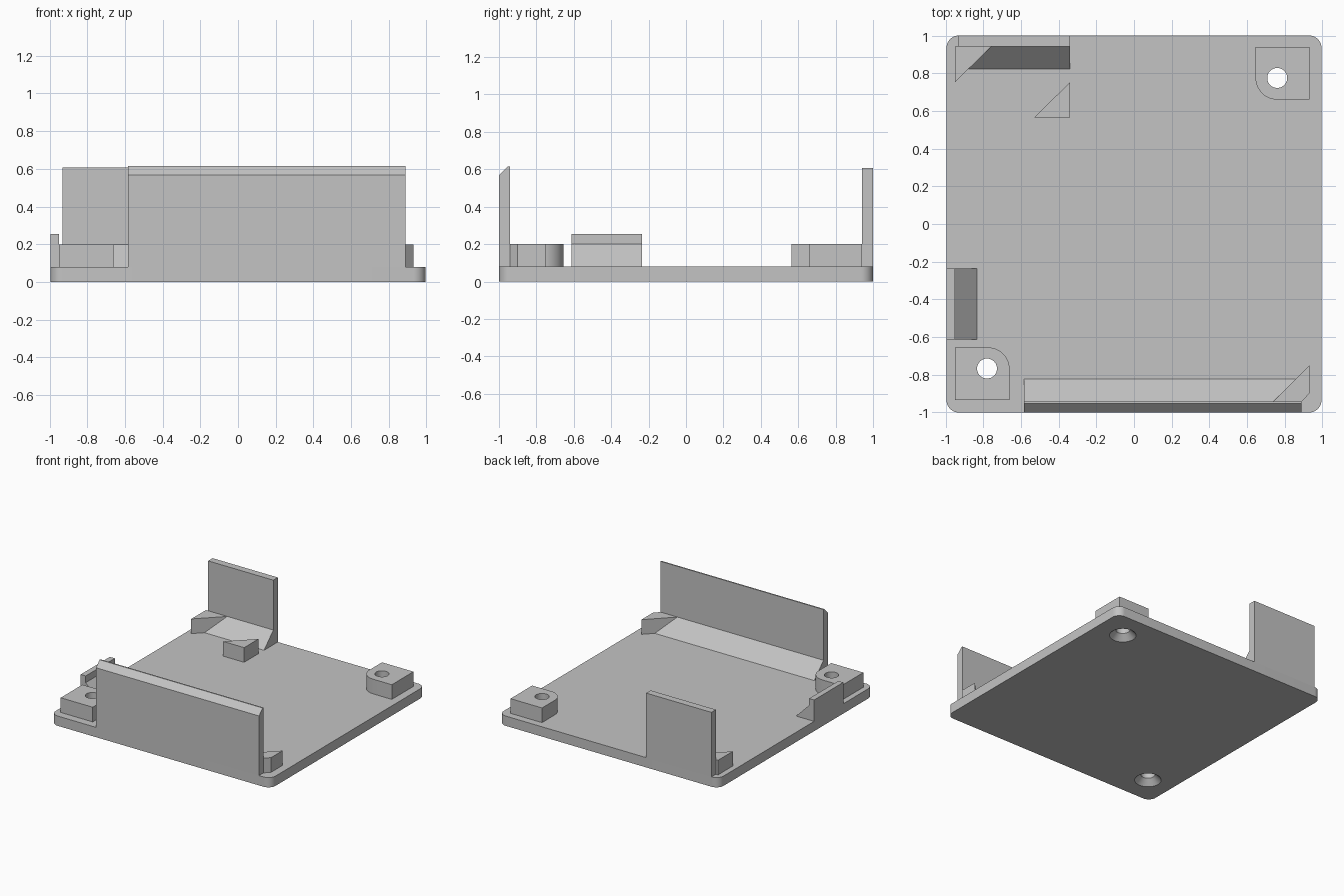
import bpy, bmesh
from math import sin, cos, pi, radians
from mathutils import Vector

cube = bpy.data.objects.get("Cube")
if cube:
    bpy.data.objects.remove(cube, do_unlink=True)

GREY = (0.55, 0.55, 0.55, 1)
grey = bpy.data.materials.new("plain grey")
grey.use_nodes = True
grey.diffuse_color = GREY
grey.node_tree.nodes["Principled BSDF"].inputs["Base Color"].default_value = GREY

DECK, LIP = 0.08, 0.2   # plate top and height of the low blocks


def add_object(name, bm):
    bmesh.ops.recalc_face_normals(bm, faces=bm.faces)
    mesh = bpy.data.meshes.new(name)
    bm.to_mesh(mesh)
    bm.free()
    mesh.materials.append(grey)
    obj = bpy.data.objects.new(name, mesh)
    bpy.context.collection.objects.link(obj)
    return obj


def prism(name, outline, axis, start, end):
    """Extrude a flat outline: (x, y) along z, (y, z) along x or (x, z) along y."""
    place = {"z": lambda a, b, t: (a, b, t),
             "x": lambda a, b, t: (t, a, b),
             "y": lambda a, b, t: (a, t, b)}[axis]
    step = Vector(place(0, 0, end - start))
    bm = bmesh.new()
    face = bm.faces.new([bm.verts.new(place(a, b, start)) for a, b in outline])
    new = bmesh.ops.extrude_face_region(bm, geom=[face])["geom"]
    verts = [v for v in new if isinstance(v, bmesh.types.BMVert)]
    bmesh.ops.translate(bm, verts=verts, vec=step)
    return add_object(name, bm)


def rounded_rect(x0, x1, y0, y1, radii):
    """Rectangle with a radius per corner, counter-clockwise from (x1, y1)."""
    corners = [(x1, y1, -1, -1), (x0, y1, 1, -1), (x0, y0, 1, 1), (x1, y0, -1, 1)]
    points = []
    for k, ((x, y, sx, sy), r) in enumerate(zip(corners, radii)):
        steps = 12 if r else 0
        for i in range(steps + 1):
            a = (k + i / max(steps, 1)) * pi / 2
            points.append((x + sx * r + r * cos(a), y + sy * r + r * sin(a)))
    return points


def cut_screw_hole(obj, x, y):
    """Cut a round bore with a countersink on the underside."""
    n = 40
    bm = bmesh.new()
    rings = []
    for r, z in ((0.11, -0.01), (0.053, 0.047), (0.053, 0.3)):
        rings.append([bm.verts.new((x + r * cos(2 * pi * i / n), y + r * sin(2 * pi * i / n), z))
                      for i in range(n)])
    for low, high in zip(rings, rings[1:]):
        for i in range(n):
            j = (i + 1) % n
            bm.faces.new((low[i], low[j], high[j], high[i]))
    bm.faces.new(rings[0])
    bm.faces.new(rings[-1])
    cutter = add_object("hole_cutter", bm)
    cutter.hide_render = True
    mod = obj.modifiers.new("screw hole", "BOOLEAN")
    mod.operation, mod.solver, mod.object = "DIFFERENCE", "EXACT", cutter
    deps = bpy.context.evaluated_depsgraph_get()
    result = bpy.data.meshes.new_from_object(obj.evaluated_get(deps))
    obj.modifiers.clear()
    obj.data = result
    bpy.data.objects.remove(cutter, do_unlink=True)


def smooth(obj):
    bpy.ops.object.select_all(action="DESELECT")
    obj.select_set(True)
    bpy.context.view_layer.objects.active = obj
    bpy.ops.object.shade_smooth_by_angle(angle=radians(30))


# Base plate and the two screw bosses
plate = prism("base_plate", rounded_rect(-0.995, 0.995, -1, 1, [0.065] * 4), "z", 0, DECK)
front_boss = prism("front_screw_boss",
                   rounded_rect(-0.95, -0.66, -0.935, -0.655, [0.115, 0, 0, 0]), "z", DECK, LIP)
back_boss = prism("back_screw_boss",
                  rounded_rect(0.645, 0.93, 0.66, 0.94, [0, 0, 0.115, 0]), "z", DECK, LIP)
for boss, x, y in ((front_boss, -0.78, -0.767), (back_boss, 0.76, 0.775)):
    cut_screw_hole(plate, x, y)
    cut_screw_hole(boss, x, y)
for part in (plate, front_boss, back_boss):
    smooth(part)

# Upright walls; the front one has a bevelled outer top edge
prism("front_wall", [(-1, DECK), (-0.942, DECK), (-0.942, 0.615), (-0.953, 0.615), (-1, 0.568)],
      "x", -0.585, 0.89)
prism("back_wall", [(0.942, DECK), (1, DECK), (1, 0.608), (0.942, 0.608)], "x", -0.93, -0.34)
prism("side_clip", [(-0.995, DECK), (-0.95, DECK), (-0.95, 0.255), (-0.995, 0.255)],
      "y", -0.612, -0.235)

# Sloping fillets behind each wall
prism("front_fillet", [(-0.942, DECK), (-0.822, DECK), (-0.942, LIP)], "x", -0.585, 0.89)
prism("back_fillet", [(0.942, DECK), (0.822, DECK), (0.942, LIP)], "x", -0.93, -0.34)
prism("side_fillet", [(-0.95, DECK), (-0.832, DECK), (-0.95, LIP)], "y", -0.612, -0.235)

# Triangular locating blocks
prism("front_corner_block", [(0.738, -0.942), (0.89, -0.942), (0.93, -0.9), (0.93, -0.75)],
      "z", DECK, LIP)
prism("back_corner_block", [(-0.95, 0.942), (-0.95, 0.752), (-0.757, 0.942)], "z", DECK, LIP)
prism("inner_block", [(-0.34, 0.752), (-0.53, 0.565), (-0.34, 0.565)], "z", DECK, LIP)
